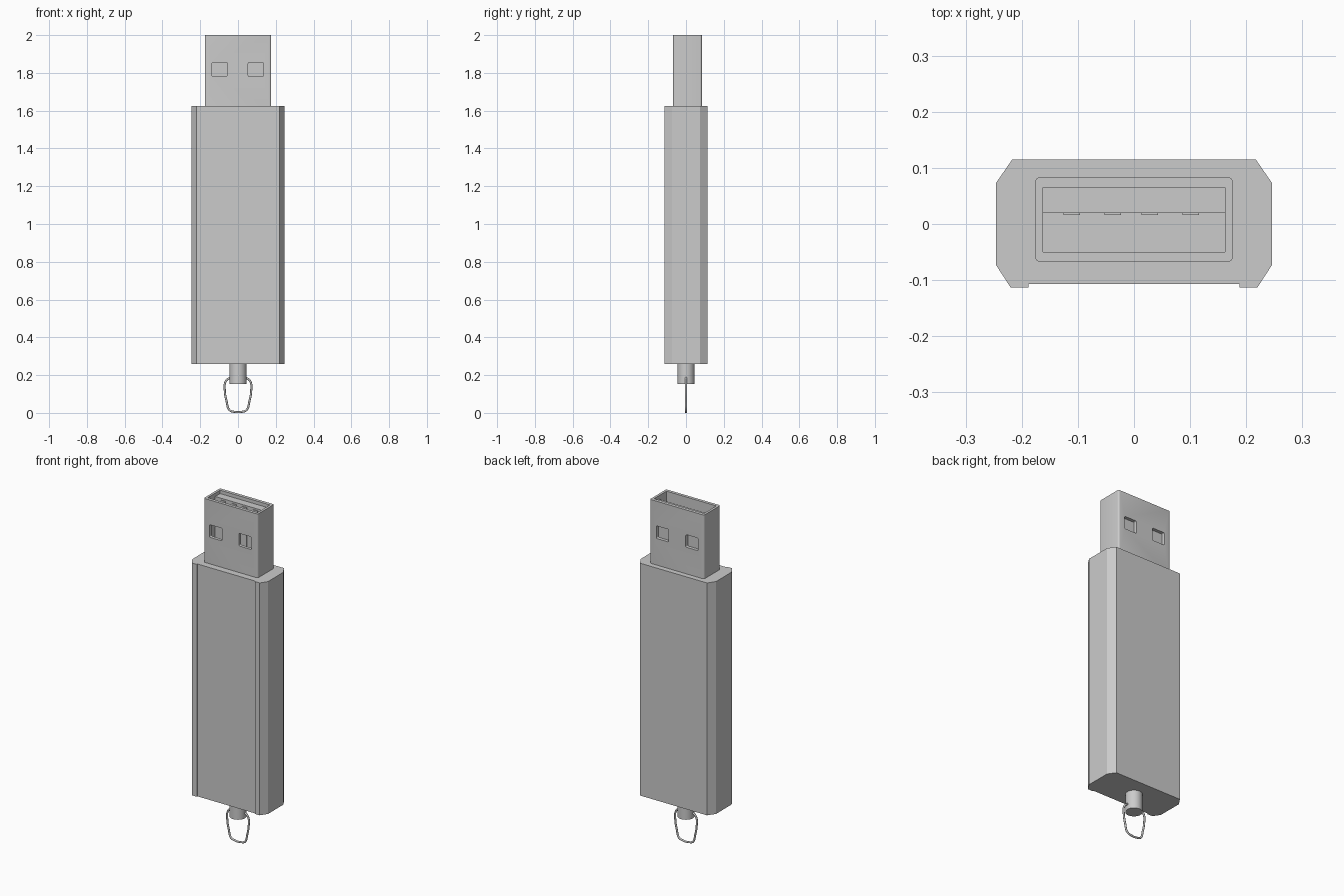
import bpy, bmesh, math
from mathutils import Vector

if "Cube" in bpy.data.objects:
    bpy.data.objects.remove(bpy.data.objects["Cube"])

grey = bpy.data.materials.new("plain_grey")
grey.use_nodes = True
colour = (0.6, 0.6, 0.6, 1)
grey.diffuse_color = colour
grey.node_tree.nodes["Principled BSDF"].inputs["Base Color"].default_value = colour


def prism(name, outline, z0, z1):
    """Extrude an outline in x, y from z0 up to z1."""
    bm = bmesh.new()
    base = bm.faces.new([bm.verts.new((x, y, z0)) for x, y in outline])
    top = bmesh.ops.extrude_face_region(bm, geom=[base])["geom"]
    verts = [v for v in top if isinstance(v, bmesh.types.BMVert)]
    bmesh.ops.translate(bm, verts=verts, vec=(0, 0, z1 - z0))
    bmesh.ops.recalc_face_normals(bm, faces=bm.faces)
    mesh = bpy.data.meshes.new(name)
    bm.to_mesh(mesh)
    bm.free()
    mesh.materials.append(grey)
    obj = bpy.data.objects.new(name, mesh)
    bpy.context.collection.objects.link(obj)
    return obj


def box(name, x0, x1, y0, y1, z0, z1):
    return prism(name, [(x0, y0), (x1, y0), (x1, y1), (x0, y1)], z0, z1)


def rounded(x0, x1, y0, y1, r, steps=4):
    """Outline of a rectangle with rounded corners."""
    points = []
    corners = [(x1 - r, y1 - r), (x0 + r, y1 - r), (x0 + r, y0 + r), (x1 - r, y0 + r)]
    for i, (cx, cy) in enumerate(corners):
        for s in range(steps + 1):
            a = math.pi / 2 * (i + s / steps)
            points.append((cx + r * math.cos(a), cy + r * math.sin(a)))
    return points


def cut(obj, cutter):
    """Subtract the cutter from the object and discard the cutter."""
    mod = obj.modifiers.new("cut", "BOOLEAN")
    mod.operation = "DIFFERENCE"
    mod.solver = "EXACT"
    mod.object = cutter
    bpy.context.view_layer.update()
    graph = bpy.context.evaluated_depsgraph_get()
    mesh = bpy.data.meshes.new_from_object(obj.evaluated_get(graph))
    obj.modifiers.clear()
    obj.data = mesh
    bpy.data.objects.remove(cutter)


def smooth(obj):
    bpy.ops.object.select_all(action="DESELECT")
    obj.select_set(True)
    bpy.context.view_layer.objects.active = obj
    bpy.ops.object.shade_smooth_by_angle(angle=math.radians(35))


# Body: chamfered bar with a shallow recessed front panel
half = [(0.217, 0.115), (0.246, 0.073), (0.246, -0.073),
        (0.22, -0.113), (0.188, -0.113), (0.188, -0.107)]
prism("body", half + [(-x, y) for x, y in reversed(half)], 0.26, 1.625)

# Connector shell: hollow sleeve with two windows through front and back
shell = prism("connector_shell", rounded(-0.176, 0.176, -0.068, 0.084, 0.01), 1.61, 2)
cut(shell, box("cavity_cutter", -0.162, 0.162, -0.05, 0.065, 1.625, 2.1))
for x in (-0.097, 0.094):
    window = prism("window_cutter", rounded(x - 0.04, x + 0.04, -0.037, 0.037, 0.006), -0.2, 0.2)
    for v in window.data.vertices:
        v.co = Vector((v.co.x, v.co.z, v.co.y + 1.818))
    window.data.flip_normals()
    cut(shell, window)
smooth(shell)

# Tongue and contacts inside the connector
box("tongue", -0.162, 0.162, 0.02, 0.065, 1.625, 1.98)
for i, x in enumerate((-0.111, -0.038, 0.028, 0.101)):
    box("contact_%d" % (i + 1), x - 0.015, x + 0.015, 0.016, 0.021, 1.625, 1.97)

# Stem under the body
circle = [(0.045 * math.cos(a * math.tau / 32), 0.045 * math.sin(a * math.tau / 32)) for a in range(32)]
smooth(prism("stem", circle, 0.153, 0.262))

# Wire loop threaded through the stem
side = [(0.022, 0.006), (0.045, 0.015), (0.06, 0.06), (0.07, 0.12),
        (0.066, 0.165), (0.048, 0.183), (0.022, 0.186)]
path = side + [(-x, z) for x, z in reversed(side)]
curve = bpy.data.curves.new("key_loop", "CURVE")
curve.dimensions = "3D"
curve.bevel_depth = 0.0055
curve.bevel_resolution = 2
curve.resolution_u = 6
spline = curve.splines.new("BEZIER")
spline.bezier_points.add(len(path) - 1)
for point, (x, z) in zip(spline.bezier_points, path):
    point.co = (x, 0, z)
    point.handle_left_type = point.handle_right_type = "AUTO"
spline.use_cyclic_u = True
curve.materials.append(grey)
loop = bpy.data.objects.new("key_loop", curve)
bpy.context.collection.objects.link(loop)
